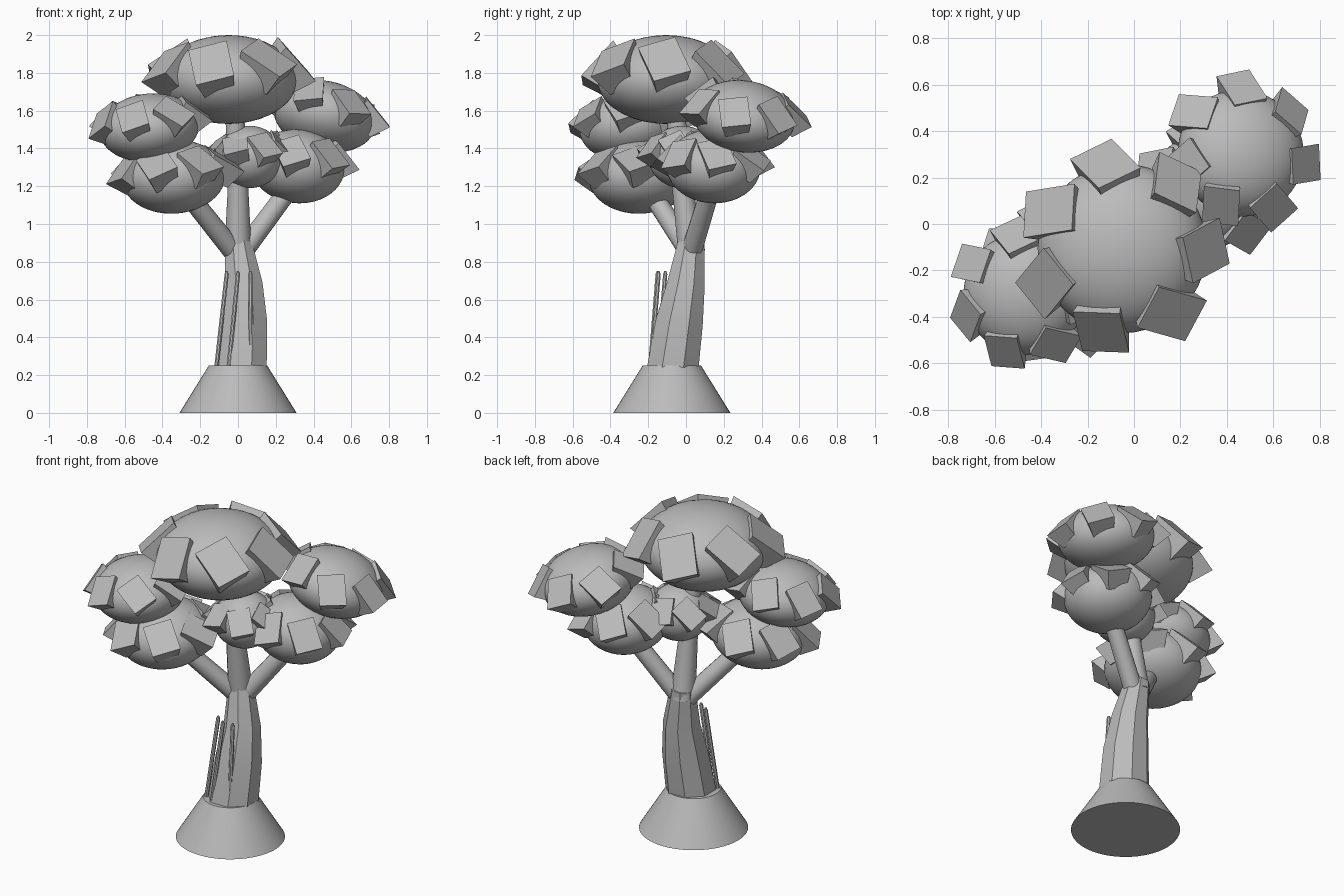
import bpy, bmesh, math, random
from mathutils import Vector, Matrix

random.seed(4)
cube = bpy.data.objects.get("Cube")
if cube:
    bpy.data.objects.remove(cube)

grey = bpy.data.materials.new("plain grey")
grey.use_nodes = True
grey.diffuse_color = (0.5, 0.5, 0.5, 1)
grey.node_tree.nodes["Principled BSDF"].inputs["Base Color"].default_value = (0.5, 0.5, 0.5, 1)


def finish(name, bm, smooth=None):
    """Turn a bmesh into a named grey object."""
    mesh = bpy.data.meshes.new(name)
    bmesh.ops.recalc_face_normals(bm, faces=bm.faces)
    bm.to_mesh(mesh)
    bm.free()
    mesh.materials.append(grey)
    obj = bpy.data.objects.new(name, mesh)
    bpy.context.collection.objects.link(obj)
    if smooth:
        bpy.ops.object.select_all(action="DESELECT")
        obj.select_set(True)
        bpy.context.view_layer.objects.active = obj
        bpy.ops.object.shade_smooth_by_angle(angle=math.radians(smooth))
    return obj


def limb(name, path, sides, level_foot=False):
    """Loft a closed tube through (x, y, z, radius) points."""
    bm = bmesh.new()
    points = [Vector(p[:3]) for p in path]
    rings = []
    for i, p in enumerate(path):
        way = points[min(i + 1, len(path) - 1)] - points[max(i - 1, 0)]
        if i == 0 and level_foot:
            way = Vector((0, 0, 1))
        turn = Vector((0, 0, 1)).rotation_difference(way)
        ring = []
        for k in range(sides):
            a = math.tau * (k + 0.5) / sides
            ring.append(bm.verts.new(points[i] + turn @ Vector((math.cos(a), math.sin(a), 0)) * p[3]))
        rings.append(ring)
    for low, high in zip(rings, rings[1:]):
        for k in range(sides):
            j = (k + 1) % sides
            bm.faces.new((low[k], low[j], high[j], high[k]))
    bm.faces.new(rings[0])
    bm.faces.new(rings[-1])
    return finish(name, bm, 30)


def foliage(name, centre, radii, tilt, start, size):
    """Flattened clump with a ring of seven flared blocks set into its surface."""
    centre = Vector(centre)
    # a tilted clump dips on the side away from the trunk
    axis = Vector((0, 0, 1)).cross(Vector((centre.x, centre.y, 0))).normalized()
    place = Matrix.Translation(centre) @ Matrix.Rotation(math.radians(tilt), 4, axis)
    wide, tall = radii

    bm = bmesh.new()
    bmesh.ops.create_icosphere(bm, subdivisions=4, radius=1,
                               matrix=place @ Matrix.Diagonal((wide, wide, tall, 1)))
    finish(name + "_clump", bm, 40)

    bm = bmesh.new()
    for k in range(7):
        a = math.radians(start) + math.tau * k / 7
        lift = random.uniform(0.27, 0.4)
        flat = math.sqrt(1 - lift * lift)
        spot = Vector((wide * flat * math.cos(a), wide * flat * math.sin(a), tall * lift))
        pitch = math.radians(random.uniform(38, 54))
        normal = Vector((math.cos(a) * math.cos(pitch), math.sin(a) * math.cos(pitch), math.sin(pitch)))
        turn = normal.to_track_quat("Z", "Y").to_matrix().to_4x4()
        spin = Matrix.Rotation(random.uniform(0.25, 0.6), 4, "Z")
        box = Matrix.Translation(spot - normal * size * 0.21) @ turn @ spin
        made = bmesh.ops.create_cube(bm, size=size)["verts"]
        for v in made:
            # the hidden inner end is narrower than the outer face
            flare = 1 if v.co.z > 0 else 0.75
            v.co = place @ box @ Vector((v.co.x * 0.95 * flare, v.co.y * 1.15 * flare, v.co.z * 0.7))
    finish(name + "_leaf_blocks", bm)


# Base mound
bm = bmesh.new()
bmesh.ops.create_cone(bm, cap_ends=True, segments=48, radius1=0.31, radius2=0.155, depth=0.25,
                      matrix=Matrix.Translation((0, -0.075, 0.125)))
finish("base_mound", bm, 30)

# Trunk and branches
limb("trunk", [(0.015, -0.07, 0.24, 0.148), (0.03, -0.035, 0.48, 0.135),
               (0.03, 0, 0.68, 0.108), (0, 0.03, 0.92, 0.073)], 8, True)
limb("middle_branch", [(0, 0.03, 0.85, 0.073), (0, -0.02, 1.2, 0.055), (-0.02, -0.06, 1.65, 0.05)], 16)
limb("right_branch", [(-0.02, 0.02, 0.85, 0.055), (-0.34, -0.24, 1.25, 0.05)], 16)
limb("left_branch", [(0.03, 0.03, 0.86, 0.055), (0.32, 0.15, 1.25, 0.05)], 16)

# Thin vines up the front of the trunk
for label, foot, tip in [("right", (-0.115, -0.15), (-0.06, -0.11)),
                         ("middle", (-0.05, -0.19), (0, -0.15)),
                         ("left", (0.07, -0.185), (0.065, -0.145))]:
    limb(label + "_vine", [(*foot, 0.24, 0.012), (*tip, 0.735, 0.012), (*tip, 0.75, 0.006)], 8)

# Foliage clumps
foliage("top", (-0.05, -0.105, 1.765), (0.365, 0.235), 0, 50, 0.22)
foliage("upper_right", (-0.47, -0.3, 1.51), (0.265, 0.18), 7, 46, 0.16)
foliage("upper_left", (0.46, 0.305, 1.57), (0.275, 0.185), 15, 40, 0.165)
foliage("lower_right", (-0.34, -0.24, 1.25), (0.275, 0.195), 5, 46, 0.175)
foliage("lower_left", (0.315, 0.145, 1.305), (0.25, 0.195), 6, 55, 0.165)
foliage("centre", (0.06, -0.02, 1.355), (0.18, 0.165), 0, 40, 0.14)
